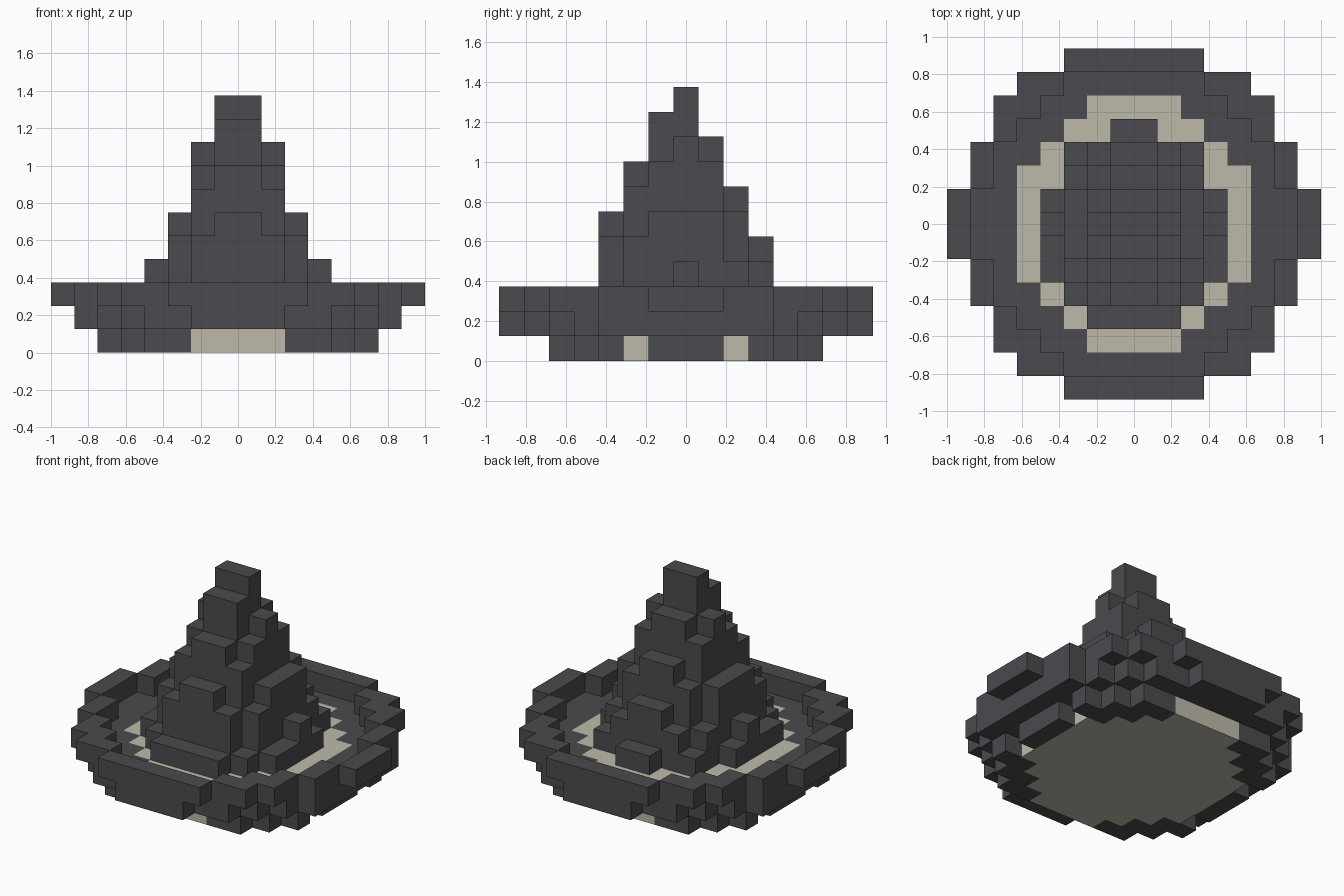
import bpy
import bmesh
from mathutils import Vector

cube = bpy.data.objects.get("Cube")
if cube:
    bpy.data.objects.remove(cube, do_unlink=True)

S = 0.125  # block size


def material(name, rgb):
    m = bpy.data.materials.new(name)
    m.use_nodes = True
    m.diffuse_color = (*rgb, 1)
    bsdf = next(n for n in m.node_tree.nodes if n.type == 'BSDF_PRINCIPLED')
    bsdf.inputs["Base Color"].default_value = (*rgb, 1)
    return m


charcoal = material("charcoal felt", (0.070, 0.068, 0.077))
beige = material("beige lining", (0.515, 0.485, 0.402))


def ring(layer, inner, outer):
    """Blocks between two half widths, listed per row outwards from the middle."""
    return {(side * a + (side - 1) // 2, back * j, layer)
            for j, (lo, hi) in enumerate(zip(inner, outer))
            for a in range(lo, hi) for side in (-1, 1) for back in (-1, 1)}


def cone(rows, base):
    """Mirrored columns: per row, the top level of each column from the middle out."""
    return {(side * a + (side - 1) // 2, j, k)
            for j, tops in rows.items() for a, top in enumerate(tops)
            for k in range(base, top) for side in (-1, 1)}


# Half widths of the stepped round outlines
disc = (5, 5, 5, 4, 3, 2, 0, 0)
none = (0,) * len(disc)

parts = {
    "lining_disc": (beige, ring(0, none, disc) | ring(1, none, disc)),
    "brim_underside": (charcoal, ring(0, disc, (6, 6, 5, 6, 5, 4, 0, 0))),
    "brim_floor": (charcoal, ring(1, disc, (7, 7, 7, 7, 6, 5, 4, 2))),
    "brim_raised_edge": (charcoal, ring(2, (7, 7, 6, 6, 5, 4, 3, 0),
                                        (8, 8, 7, 7, 6, 6, 5, 3))),
    "pointed_crown": (charcoal, cone({
        -4: (3, 3),
        -3: (6, 5, 3),
        -2: (8, 7, 5, 3),
        -1: (10, 8, 6, 3),
        0: (11, 9, 6, 4),
        1: (9, 8, 6, 3),
        2: (7, 6, 4),
        3: (5, 4, 3),
        4: (3,)}, 2)),
}
filled = set().union(*(cells for _, cells in parts.values()))

axes = (Vector((1, 0, 0)), Vector((0, 1, 0)), Vector((0, 0, 1)))


def build(name, mat, cells):
    """Skin the exposed sides of the blocks and merge the flat areas."""
    bm = bmesh.new()
    for cell in sorted(cells):
        centre = Vector(cell) + Vector((0.5, 0, 0.5))
        for n in range(3):
            for sign in (-1, 1):
                normal = axes[n] * sign
                if tuple(int(c + d) for c, d in zip(cell, normal)) in filled:
                    continue
                u, v = axes[(n + 1) % 3] / 2, axes[(n + 2) % 3] / 2 * sign
                mid = centre + normal / 2
                corners = (mid - u - v, mid + u - v, mid + u + v, mid - u + v)
                bm.faces.new([bm.verts.new(p * S) for p in corners])
    bmesh.ops.remove_doubles(bm, verts=bm.verts, dist=0.001)
    bmesh.ops.dissolve_limit(bm, angle_limit=0.02, verts=bm.verts, edges=bm.edges)
    bmesh.ops.triangulate(bm, faces=[f for f in bm.faces if len(f.verts) > 4])
    mesh = bpy.data.meshes.new(name)
    bm.to_mesh(mesh)
    bm.free()
    mesh.materials.append(mat)
    bpy.context.scene.collection.objects.link(bpy.data.objects.new(name, mesh))


for part, (mat, cells) in parts.items():
    build(part, mat, cells)
